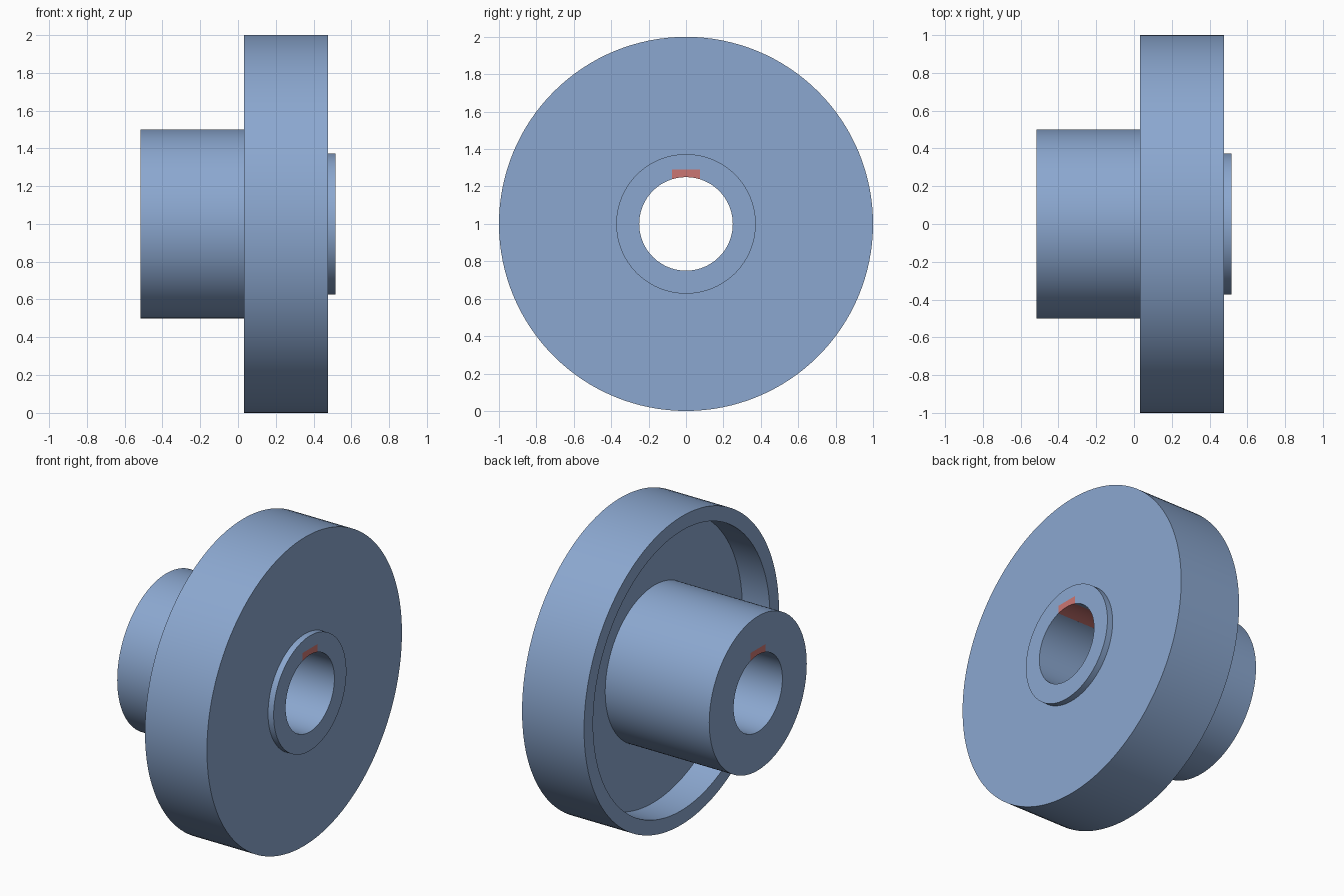
import bpy, bmesh, math

if "Cube" in bpy.data.objects:
    bpy.data.objects.remove(bpy.data.objects["Cube"])

SEG = 128
AXIS_Z = 1.0
X0, X1 = -0.517, 0.517
BORE = 0.25


def material(name, rgb):
    m = bpy.data.materials.new(name)
    m.diffuse_color = (*rgb, 1)
    m.use_nodes = True
    m.node_tree.nodes["Principled BSDF"].inputs["Base Color"].default_value = m.diffuse_color
    return m


def finish(bm, name, mat):
    bmesh.ops.recalc_face_normals(bm, faces=bm.faces)
    me = bpy.data.meshes.new(name)
    bm.to_mesh(me)
    bm.free()
    me.materials.append(mat)
    ob = bpy.data.objects.new(name, me)
    bpy.context.collection.objects.link(ob)
    return ob


def lathe(name, profile, mat):
    """Closed (x, radius) profile revolved about the horizontal axis."""
    bm = bmesh.new()
    rings = []
    for i in range(SEG):
        a = 2 * math.pi * i / SEG
        rings.append([bm.verts.new((x, r * math.sin(a), AXIS_Z + r * math.cos(a)))
                      for x, r in profile])
    n = len(profile)
    for i in range(SEG):
        p, q = rings[i], rings[(i + 1) % SEG]
        for j in range(n):
            k = (j + 1) % n
            bm.faces.new((p[j], p[k], q[k], q[j]))
    return finish(bm, name, mat)


def prism(name, outline, xa, xb, mat):
    """(y, z) outline extruded along x."""
    bm = bmesh.new()
    face = bm.faces.new([bm.verts.new((xa, y, z)) for y, z in outline])
    ext = bmesh.ops.extrude_face_region(bm, geom=[face])
    verts = [v for v in ext["geom"] if isinstance(v, bmesh.types.BMVert)]
    bmesh.ops.translate(bm, verts=verts, vec=(xb - xa, 0, 0))
    return finish(bm, name, mat)


blue = material("steel blue", (0.26, 0.39, 0.63))
red = material("key red", (0.60, 0.18, 0.17))

# Wheel: hub, dished rim, web, front boss and bore in one profile
wheel = lathe("wheel_body", [
    (X0, BORE), (X0, 0.5), (0.23, 0.5), (0.23, 0.907), (0.032, 0.907),
    (0.032, 1.0), (0.477, 1.0), (0.477, 0.373), (X1, 0.373), (X1, BORE)], blue)

# Keyway cut through the top of the bore
W, TOP = 0.075, 1.29
cutter = prism("keyway_cutter", [(-W, 1.15), (W, 1.15), (W, TOP), (-W, TOP)],
               X0 - 0.1, X1 + 0.1, blue)
cutter.hide_render = True
cutter.hide_viewport = True
cut = wheel.modifiers.new("keyway", "BOOLEAN")
cut.operation = "DIFFERENCE"
cut.solver = "EXACT"
cut.object = cutter
bpy.context.view_layer.objects.active = wheel
wheel.select_set(True)
bpy.ops.object.modifier_apply(modifier="keyway")
bpy.data.objects.remove(cutter)

# Key filling the keyway, its underside following the bore
half = math.asin(W / BORE)
arc = [(BORE * math.sin(a), AXIS_Z + BORE * math.cos(a))
       for a in (half * (i / 4 - 1) for i in range(9))]
key = prism("key", arc + [(W, TOP), (-W, TOP)], X0, X1, red)

bpy.ops.object.select_all(action="DESELECT")
for ob in (wheel, key):
    ob.select_set(True)
bpy.context.view_layer.objects.active = wheel
bpy.ops.object.shade_smooth_by_angle(angle=math.radians(30))
